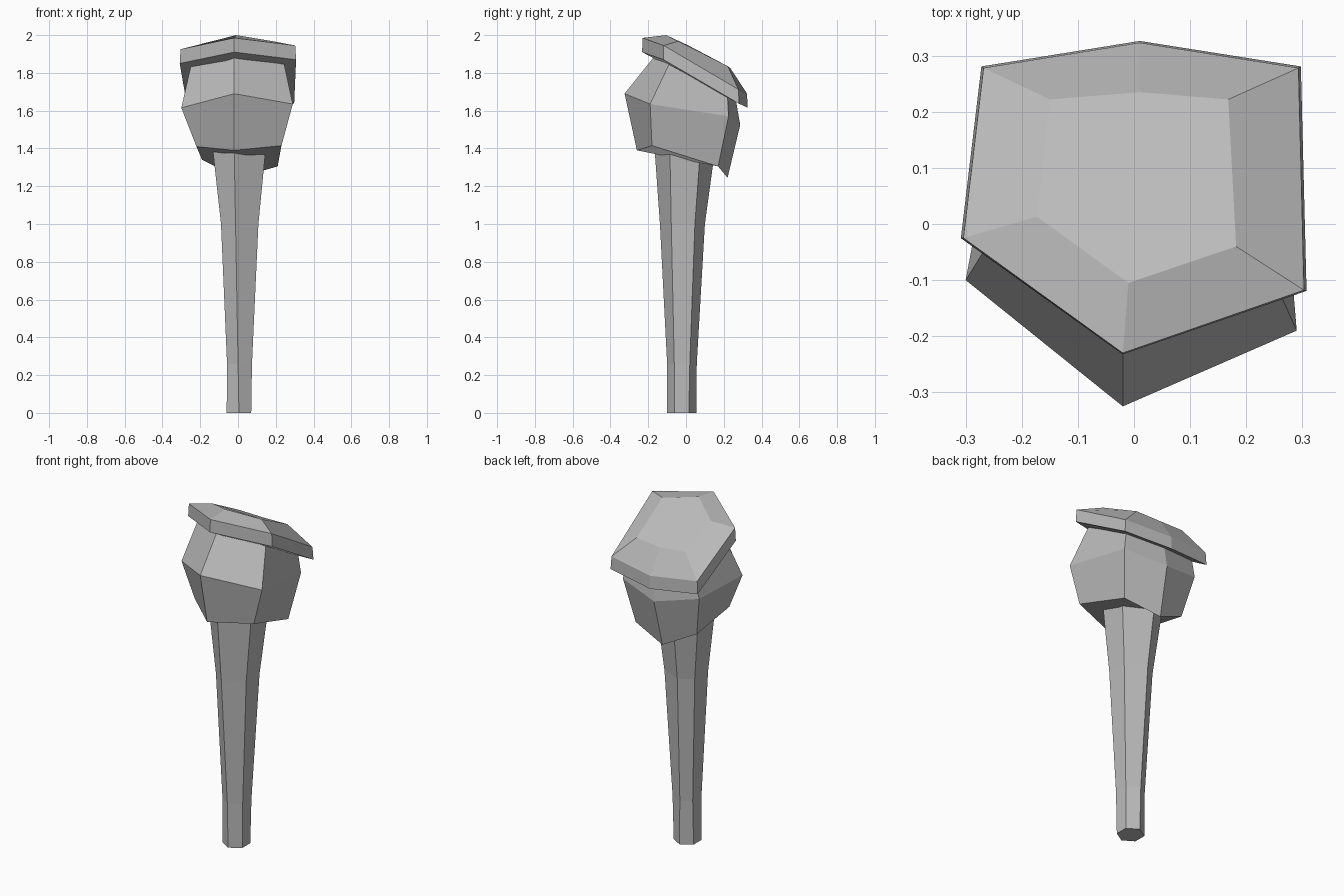
import bpy
import bmesh

grey = bpy.data.materials.new("stone grey")
grey.diffuse_color = (0.5, 0.5, 0.5, 1)


def loft(name, rings):
    """Skin equal-sided rings from bottom to top and close both ends."""
    bm = bmesh.new()
    loops = [[bm.verts.new(p) for p in ring] for ring in rings]
    n = len(loops[0])
    for a, b in zip(loops, loops[1:]):
        for i in range(n):
            j = (i + 1) % n
            bm.faces.new((a[i], a[j], b[j], b[i]))
    bm.faces.new(loops[0][::-1])
    bm.faces.new(loops[-1])
    bmesh.ops.recalc_face_normals(bm, faces=bm.faces)
    mesh = bpy.data.meshes.new(name)
    bm.to_mesh(mesh)
    bm.free()
    mesh.materials.append(grey)
    obj = bpy.data.objects.new(name, mesh)
    bpy.context.collection.objects.link(obj)
    return obj


def stem_ring(z, left, right, front, side_front, side_back, back):
    """Hexagon with a corner at the front and at the back."""
    mid = 0.005 - 0.018 * z
    return [(mid, front, z), (right, side_front, z), (right, side_back, z),
            (mid, back, z), (left, side_back, z), (left, side_front, z)]


# Tapered six-sided stem, its top tucked inside the head
loft("stem", [
    stem_ring(0.00, -0.060, 0.070, -0.100, -0.060, 0.015, 0.055),
    stem_ring(0.26, -0.058, 0.074, -0.100, -0.062, 0.020, 0.057),
    stem_ring(1.00, -0.090, 0.108, -0.138, -0.078, 0.047, 0.100),
    stem_ring(1.38, -0.132, 0.145, -0.165, -0.085, 0.075, 0.152),
])

# Faceted head: tilted underside, widest ring, neck under the cap
loft("head", [
    [(-0.02, -0.26, 1.39), (0.23, -0.18, 1.415), (0.21, 0.17, 1.305),
     (0.0, 0.22, 1.245), (-0.19, 0.17, 1.34), (-0.22, -0.09, 1.41)],
    [(-0.02, -0.325, 1.69), (0.29, -0.19, 1.635), (0.255, 0.225, 1.57),
     (0.01, 0.287, 1.525), (-0.24, 0.22, 1.58), (-0.30, -0.10, 1.615)],
    [(-0.02, -0.165, 1.89), (0.245, -0.09, 1.845), (0.24, 0.22, 1.675),
     (0.01, 0.265, 1.65), (-0.22, 0.22, 1.68), (-0.25, -0.02, 1.835)],
])

# Slanted cap: vertical rim, then a bevel up to the smaller top facet
rim = [(-0.02, -0.23, 1.985), (0.303, -0.118, 1.945), (0.293, 0.278, 1.712),
       (0.01, 0.323, 1.69), (-0.268, 0.278, 1.715), (-0.304, -0.025, 1.925)]
lower_rim = [(x * 1.015, y * 1.01, z - 0.075) for x, y, z in rim]
top = [(-0.01, -0.105, 2.0), (0.182, -0.04, 1.968), (0.168, 0.222, 1.835),
       (0.01, 0.235, 1.825), (-0.15, 0.222, 1.835), (-0.173, 0.013, 1.945)]
loft("cap", [lower_rim, rim, top])
